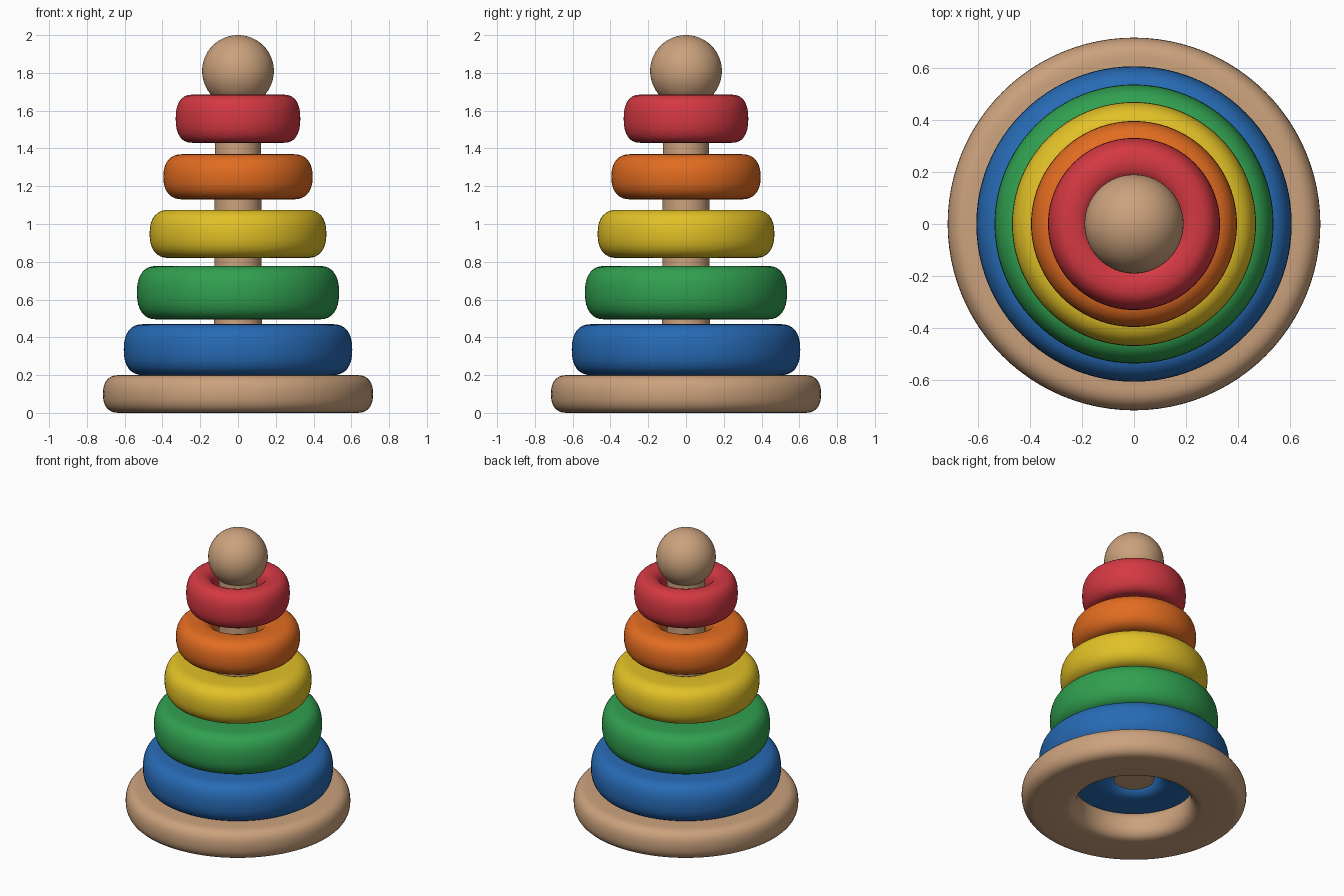
import bpy, bmesh
from math import cos, sin, pi, copysign

cube = bpy.data.objects.get("Cube")
if cube:
    bpy.data.objects.remove(cube, do_unlink=True)


def material(name, rgb):
    mat = bpy.data.materials.new(name)
    mat.use_nodes = True
    mat.diffuse_color = (*rgb, 1)
    mat.node_tree.nodes["Principled BSDF"].inputs["Base Color"].default_value = (*rgb, 1)
    return mat


def finish(obj, name, mat):
    obj.name = name
    obj.data.name = name
    obj.data.materials.append(mat)
    bpy.ops.object.select_all(action='DESELECT')
    obj.select_set(True)
    bpy.context.view_layer.objects.active = obj
    bpy.ops.object.shade_smooth_by_angle()


def ring_profile(inner, outer, low, high, rounding, steps=32):
    """Closed cross-section: soft rounded ends joined by flat top and bottom."""
    half = (high - low) / 2
    mid = (high + low) / 2
    power = 2 / 2.4
    soft = lambda v: copysign(abs(v) ** power, v)
    points = []
    for centre, start in ((outer - rounding, -pi / 2), (inner + rounding, pi / 2)):
        for i in range(steps // 2 + 1):
            a = start + 2 * pi * i / steps
            points.append((centre + rounding * soft(cos(a)), mid + half * soft(sin(a))))
    return points


def ring(name, mat, inner, outer, low, high, rounding, segments=96):
    bm = bmesh.new()
    profile = ring_profile(inner, outer, low, high, rounding)
    loops = [[bm.verts.new((r * cos(2 * pi * s / segments), r * sin(2 * pi * s / segments), z))
              for r, z in profile] for s in range(segments)]
    n = len(profile)
    for s in range(segments):
        here, after = loops[s], loops[(s + 1) % segments]
        for i in range(n):
            j = (i + 1) % n
            bm.faces.new((here[i], after[i], after[j], here[j]))
    bmesh.ops.recalc_face_normals(bm, faces=bm.faces)
    mesh = bpy.data.meshes.new(name)
    bm.to_mesh(mesh)
    bm.free()
    obj = bpy.data.objects.new(name, mesh)
    bpy.context.collection.objects.link(obj)
    finish(obj, name, mat)


wood = material("natural wood", (0.60, 0.36, 0.205))

# Hollow wooden base
ring("base", wood, 0.36, 0.715, 0.0, 0.2, 0.085)

# Stacked coloured rings: colour, linear value, radius, bottom, top
rings = [
    ("blue", (0.02, 0.145, 0.46), 0.605, 0.20, 0.47),
    ("green", (0.03, 0.35, 0.08), 0.535, 0.495, 0.778),
    ("yellow", (0.76, 0.53, 0.02), 0.468, 0.82, 1.075),
    ("orange", (0.76, 0.15, 0.015), 0.395, 1.13, 1.37),
    ("red", (0.66, 0.04, 0.055), 0.33, 1.43, 1.685),
]
for colour, rgb, outer, low, high in rings:
    inner = 0.15
    ring(colour + "_ring", material(colour + " paint", rgb), inner, outer, low, high,
         min(0.105, (outer - inner) * 0.49))

# Slightly tapered post
low, high = 0.21, 1.75
bpy.ops.mesh.primitive_cone_add(vertices=64, radius1=0.129, radius2=0.12,
                                depth=high - low, location=(0, 0, (low + high) / 2))
finish(bpy.context.object, "post", wood)

# Ball on top
bpy.ops.mesh.primitive_uv_sphere_add(segments=64, ring_count=32, radius=0.19, location=(0, 0, 1.81))
finish(bpy.context.object, "top_ball", wood)
